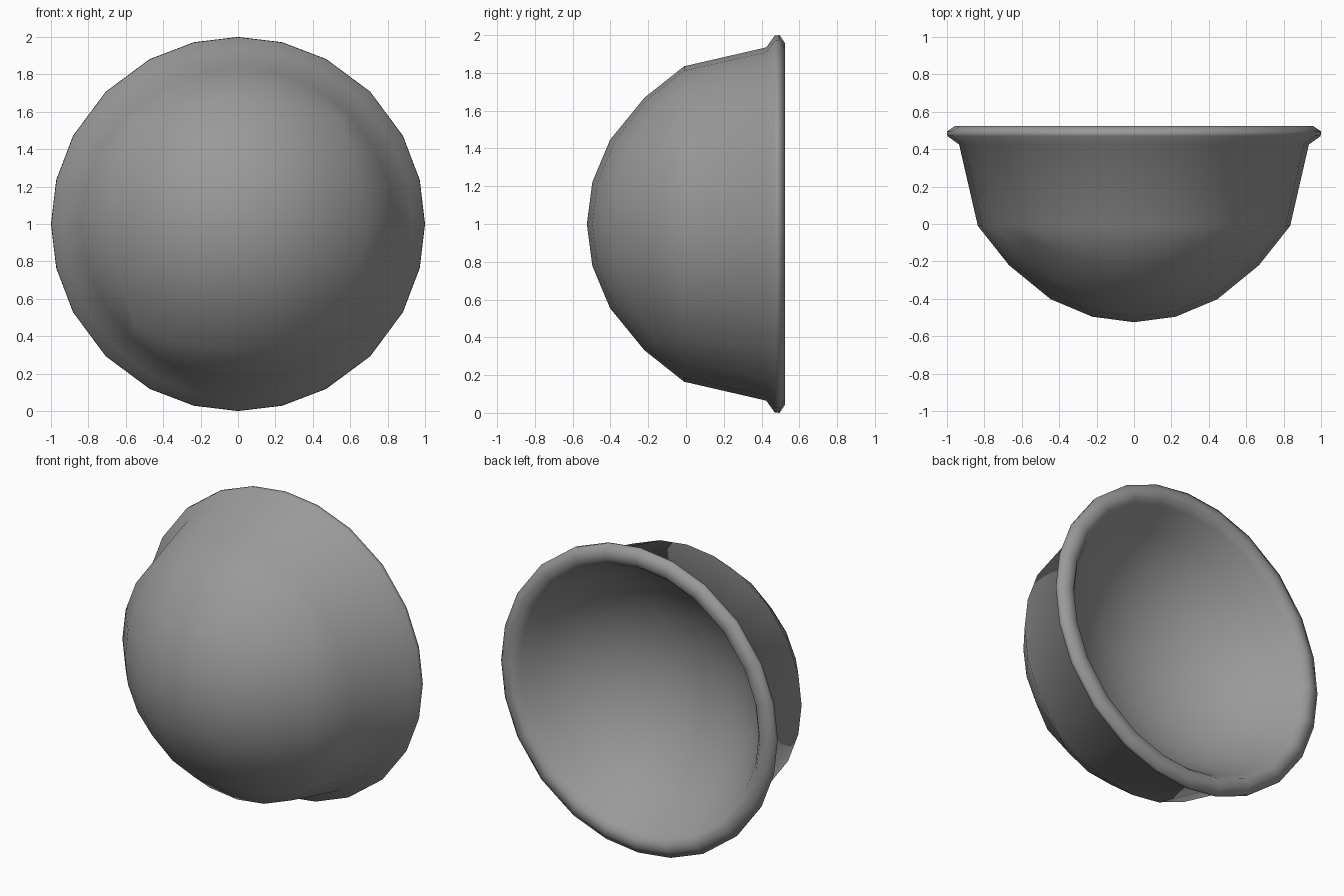
import bpy, bmesh
from math import sqrt, sin, cos, atan

if "Cube" in bpy.data.objects:
    bpy.data.objects.remove(bpy.data.objects["Cube"])

N = 3  # half the number of grid cells across the dome
# 24 boundary grid positions, in order around the dome
LOOP = ([(N, j) for j in range(-N, N)] + [(i, N) for i in range(N, -N, -1)] +
        [(-N, j) for j in range(N, -N, -1)] + [(i, -N) for i in range(-N, N)])

bm = bmesh.new()


def to_sphere(a, b, c):
    """Map a point on a cube surface to the unit sphere."""
    def f(p, q, r):
        return p * sqrt(max(0, 1 - q*q/2 - r*r/2 + q*q*r*r/3))
    return f(a, b, c), f(b, a, c), f(c, a, b)


def cap(rad, high, bottom):
    """Quad-grid dome; returns its open edge loop."""
    g = {}
    for i in range(-N, N + 1):
        for j in range(-N, N + 1):
            x, z, d = to_sphere(i / N, j / N, 1)
            g[i, j] = bm.verts.new((x * rad, bottom + (1 - d) * high, 1 + z * rad))
    for i in range(-N, N):
        for j in range(-N, N):
            bm.faces.new((g[i, j], g[i+1, j], g[i+1, j+1], g[i, j+1]))
    return [g[p] for p in LOOP]


def bridge(a, b):
    for k in range(len(a)):
        m = (k + 1) % len(a)
        bm.faces.new((a[k], a[m], b[m], b[k]))


def ring(r, y):
    """Flat ring with the same spacing as the dome boundary."""
    out = []
    for i, j in LOOP:
        x, z, _ = to_sphere(i / N, j / N, 0)
        out.append(bm.verts.new((x * r, y, 1 + z * r)))
    return out


# Outer shell and rolled lip
last = cap(0.945, 1.04, -0.525)
profile = [(0.835, -0.01), (0.935, 0.425), (0.998, 0.47), (1.0, 0.495),
           (0.955, 0.525), (0.905, 0.525)]

# Shallow inner cavity: a spherical bowl from the lip down to its floor
RIM, TOP, DEPTH = 0.87, 0.485, 0.53
R = (RIM**2 + DEPTH**2) / (2 * DEPTH)
span = 2 * atan(DEPTH / RIM)
STEPS = 6
for k in range(STEPS):
    t = span * (1 - k / STEPS)
    profile.append((R * sin(t), TOP - DEPTH + R * (1 - cos(t))))

for r, y in profile:
    new = ring(r, y)
    bridge(last, new)
    last = new
centre = bm.verts.new((0, TOP - DEPTH, 1))
for k in range(len(last)):
    bm.faces.new((last[k], last[(k + 1) % len(last)], centre))

bmesh.ops.recalc_face_normals(bm, faces=bm.faces)
for f in bm.faces:
    f.smooth = True
mesh = bpy.data.meshes.new("bowl")
bm.to_mesh(mesh)
bm.free()
bowl = bpy.data.objects.new("bowl", mesh)
bpy.context.collection.objects.link(bowl)

# Mid grey surface
grey = bpy.data.materials.new("grey")
grey.diffuse_color = (0.32, 0.32, 0.32, 1)
grey.use_nodes = True
grey.node_tree.nodes["Principled BSDF"].inputs["Base Color"].default_value = grey.diffuse_color
mesh.materials.append(grey)
